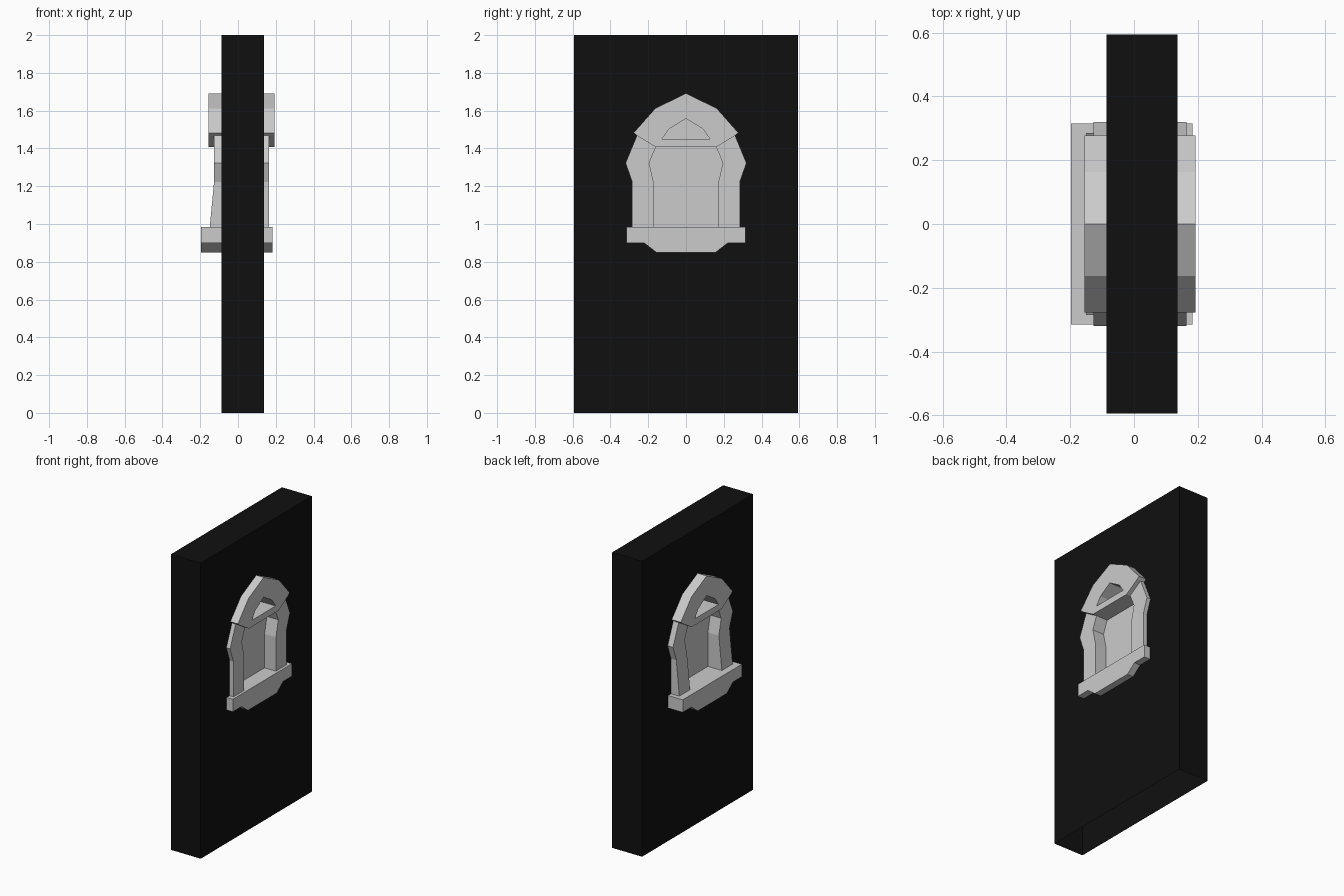
import bpy
import bmesh
from mathutils import Matrix, Vector

cube = bpy.data.objects.get("Cube")
if cube:
    bpy.data.objects.remove(cube, do_unlink=True)


def make_material(name, value):
    mat = bpy.data.materials.new(name)
    mat.use_nodes = True
    colour = (value, value, value, 1)
    mat.diffuse_color = colour
    mat.node_tree.nodes["Principled BSDF"].inputs["Base Color"].default_value = colour
    return mat


black = make_material("black wall", 0.005)
grey = make_material("pale stone", 0.6)

# Turns curve space (x, y, depth) into world (y, z, x)
TO_WORLD = Matrix(((0, 0, 1, 0), (1, 0, 0, 0), (0, 1, 0, 0), (0, 0, 0, 1)))


def mirrored(half):
    """Close a half outline, listed from top to bottom, across y = 0."""
    return half + [(-y, z) for y, z in reversed(half) if y != 0]


def extrude(name, loops, x0, x1, mat, edit=None):
    """Extrude a (y, z) outline, with optional hole loops, from x0 to x1."""
    curve = bpy.data.curves.new(name, "CURVE")
    curve.dimensions = "2D"
    curve.fill_mode = "BOTH"
    curve.extrude = (x1 - x0) / 2
    for loop in loops:
        spline = curve.splines.new("POLY")
        spline.points.add(len(loop) - 1)
        spline.use_cyclic_u = True
        for point, (y, z) in zip(spline.points, loop):
            point.co = (y, z, 0, 1)
    temp = bpy.data.objects.new(name + "_curve", curve)
    bpy.context.collection.objects.link(temp)
    bpy.context.view_layer.update()
    evaluated = temp.evaluated_get(bpy.context.evaluated_depsgraph_get())
    mesh = bpy.data.meshes.new_from_object(evaluated)
    bpy.data.objects.remove(temp, do_unlink=True)
    bpy.data.curves.remove(curve)

    bm = bmesh.new()
    bm.from_mesh(mesh)
    bm.transform(Matrix.Translation(((x0 + x1) / 2, 0, 0)) @ TO_WORLD)
    bmesh.ops.remove_doubles(bm, verts=bm.verts, dist=0.0005)
    bmesh.ops.recalc_face_normals(bm, faces=bm.faces)
    if edit:
        edit(bm)
    for face in bm.faces:
        face.smooth = False
        face.material_index = 0
    bm.to_mesh(mesh)
    bm.free()
    mesh.name = name
    mesh.materials.clear()
    mesh.materials.append(mat)
    obj = bpy.data.objects.new(name, mesh)
    bpy.context.collection.objects.link(obj)
    return obj


def open_bottom(bm):
    bm.normal_update()
    low = [f for f in bm.faces if f.calc_center_median().z < 0.001]
    bmesh.ops.delete(bm, geom=low, context="FACES")


def flare_foot(bm):
    """Let the foot of a post lean outwards on the -x side."""
    bmesh.ops.bisect_plane(bm, geom=bm.verts[:] + bm.edges[:] + bm.faces[:],
                           plane_co=Vector((0, 0, 1.22)), plane_no=Vector((0, 0, 1)))
    for v in bm.verts:
        if v.co.x < -0.1 and v.co.z < 1:
            v.co.x = -0.15


# Wall slab with the opening for the window
wall_outline = mirrored([(0.594, 2), (0.594, 0)])
opening = mirrored([(0, 1.62), (0.2, 1.5), (0.24, 1.3), (0.24, 0.93)])
extrude("wall", [wall_outline, opening], -0.087, 0.137, black, open_bottom)

# Recessed panel filling the opening
panel = mirrored([(0, 1.6), (0.19, 1.48), (0.23, 1.3), (0.23, 0.94)])
extrude("window_panel", [panel], -0.045, 0.08, grey)

# Peaked hood with its small arched recess
hood = mirrored([(0, 1.692), (0.163, 1.612), (0.277, 1.483),
                 (0.26, 1.468), (0.16, 1.407)])
recess = mirrored([(0, 1.558), (0.09, 1.503), (0.127, 1.45)])
extrude("hood", [hood, recess], -0.155, 0.193, grey)

# Side posts
post = [(0.26, 1.468), (0.32, 1.323), (0.285, 1.223), (0.285, 0.98),
        (0.17, 0.98), (0.17, 1.215), (0.195, 1.323), (0.16, 1.407)]
for side, sign in (("left", 1), ("right", -1)):
    outline = [(sign * y, z) for y, z in post]
    extrude(side + "_post", [outline], -0.127, 0.165, grey, flare_foot)

# Sill with a tapered apron
sill = mirrored([(0.316, 0.985), (0.316, 0.9), (0.222, 0.9), (0.155, 0.848)])
extrude("sill", [sill], -0.197, 0.183, grey)
